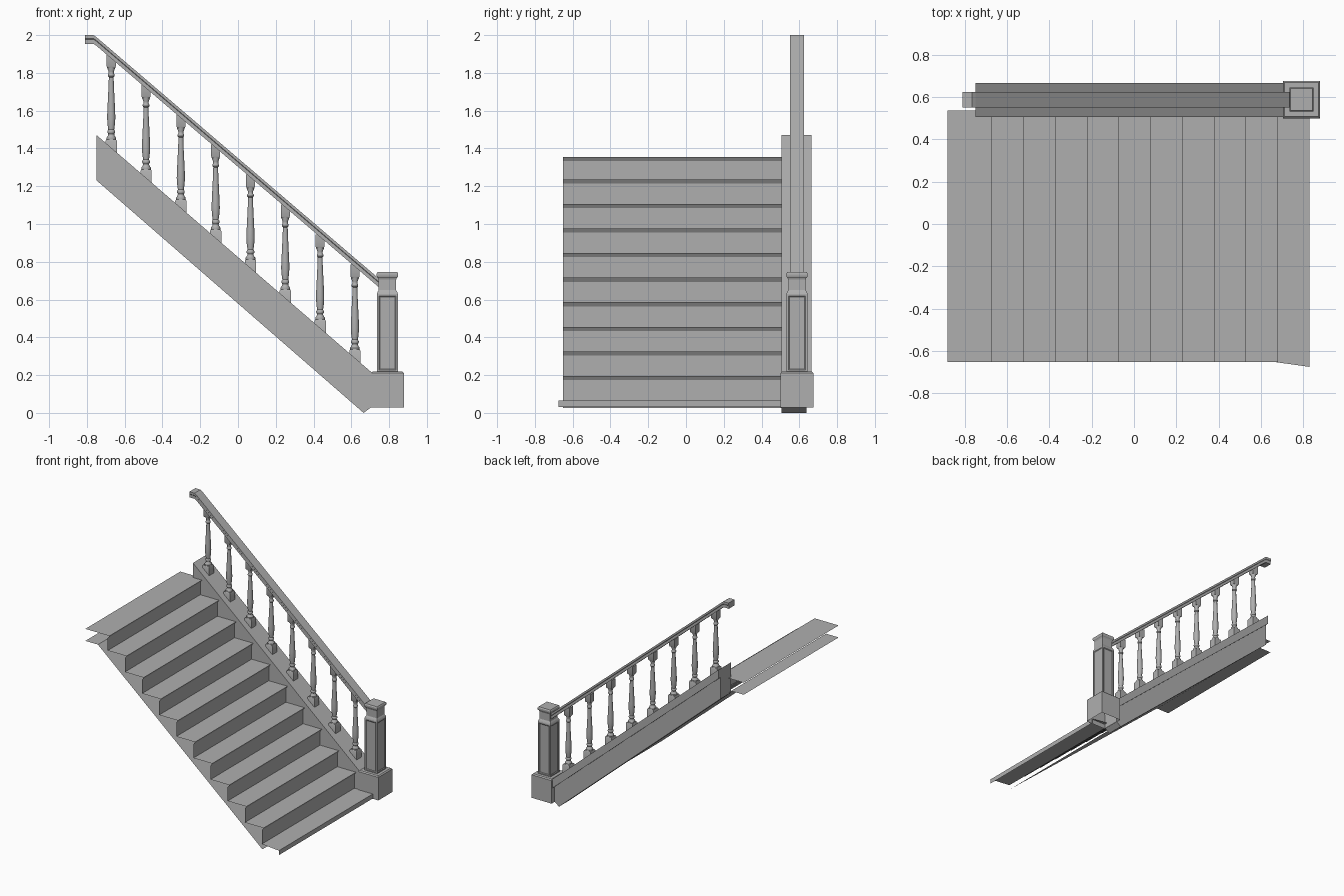
import bpy, bmesh, math

if "Cube" in bpy.data.objects:
    bpy.data.objects.remove(bpy.data.objects["Cube"])

SLOPE = 0.862
RAIL_Y = 0.585

GREY = bpy.data.materials.new("dark_grey")
GREY.diffuse_color = (0.43, 0.43, 0.43, 1)
GREY.use_nodes = True
GREY.node_tree.nodes["Principled BSDF"].inputs["Base Color"].default_value = GREY.diffuse_color


def finish(bm, name, smooth=False, closed=True):
    if closed:
        bmesh.ops.recalc_face_normals(bm, faces=bm.faces[:])
    me = bpy.data.meshes.new(name)
    bm.to_mesh(me)
    bm.free()
    me.materials.append(GREY)
    ob = bpy.data.objects.new(name, me)
    bpy.context.collection.objects.link(ob)
    if smooth:
        bpy.ops.object.select_all(action='DESELECT')
        ob.select_set(True)
        bpy.context.view_layer.objects.active = ob
        bpy.ops.object.shade_smooth_by_angle(angle=math.radians(35))
    return ob


def loft(bm, rings, closed=True, caps=True):
    """Bridge successive rings of points with quads."""
    rows = [[bm.verts.new(p) for p in r] for r in rings]
    n = len(rows[0])
    faces = []
    for a, b in zip(rows, rows[1:]):
        for i in range(n if closed else n - 1):
            j = (i + 1) % n
            faces.append(bm.faces.new((a[i], a[j], b[j], b[i])))
    if caps:
        bm.faces.new(rows[0][::-1])
        bm.faces.new(rows[-1])
    return faces


def stack(bm, cx, cy, levels, sides=4):
    """Square or round stack from (half width or radius, z) levels."""
    k = math.sqrt(2) if sides == 4 else 1
    ang = [(i + 0.5) * 2 * math.pi / sides for i in range(sides)]
    return loft(bm, [[(cx + k * r * math.cos(a), cy + k * r * math.sin(a), z) for a in ang]
                     for r, z in levels])


def prism(name, pts, y0, y1):
    bm = bmesh.new()
    loft(bm, [[(x, y, z) for x, z in pts] for y in (y0, y1)])
    return finish(bm, name)


# Treads and risers: one open folded sheet with chamfered nosings
NOSE, RUN, RISE, TREADS = 0.83, 0.15, 0.13, 11
heights = [0.066 + RISE * k for k in range(TREADS - 1)] + [1.355]
profile = [(NOSE, 0.03)]
for k, z in enumerate(heights):
    x = NOSE - RUN * k
    if k:
        profile += [(x - 0.014, heights[k - 1]), (x - 0.014, z - 0.022)]
    profile.append((x, z))
profile.append((-0.88, 1.355))
bm = bmesh.new()
rings = []
for x, z in profile:
    left = -0.675 if x > 0.8 else -0.652
    right = 0.505 if x > 0.7 else 0.535
    rings.append([(x, left, z), (x, right, z)])
loft(bm, rings, closed=False, caps=False)
finish(bm, "stair_treads", closed=False)

# Sloping underside with a short flat part below the landing
bm = bmesh.new()
loft(bm, [[(x, -0.652, z), (x, 0.535, z)]
          for x, z in [(-0.88, 1.26), (-0.77, 1.26), (0.67, 0.025)]],
     closed=False, caps=False)
finish(bm, "stair_underside", closed=False)

# Side stringer and its wider capping
prism("stringer", [(-0.748, 1.44), (-0.748, 1.23), (0.665, 0.0), (0.705, 0.03), (0.705, 0.185)],
      0.505, 0.638)
prism("stringer_cap", [(-0.748, 1.47), (-0.748, 1.40), (0.71, 0.142), (0.71, 0.212)],
      0.505, 0.665)

# Newel post: plinth open at the bottom, panelled shaft, neck and cap
NX, NY = 0.791, 0.5875
bm = bmesh.new()
stack(bm, NX, NY, [(0.088, 0.028), (0.088, 0.21), (0.08, 0.218)])
bm.normal_update()
bmesh.ops.recalc_face_normals(bm, faces=bm.faces[:])
bottom = [f for f in bm.faces if f.normal.z < -0.9]
bmesh.ops.delete(bm, geom=bottom, context='FACES_ONLY')
finish(bm, "newel_base", closed=False)

bm = bmesh.new()
panels = stack(bm, NX, NY, [(0.056, 0.215), (0.056, 0.63), (0.052, 0.64), (0.046, 0.65),
                            (0.046, 0.705), (0.05, 0.715), (0.055, 0.72), (0.057, 0.727),
                            (0.057, 0.737), (0.052, 0.745)])[:4]
bmesh.ops.recalc_face_normals(bm, faces=bm.faces[:])
bmesh.ops.inset_individual(bm, faces=panels, thickness=0.016)
bmesh.ops.inset_individual(bm, faces=panels, thickness=0.008, depth=-0.004)
finish(bm, "newel_post")

# Balusters: square foot, turned shaft, square head
turning = [(0.026, 0.04), (0.026, 0.055), (0.018, 0.066), (0.016, 0.075), (0.021, 0.082),
           (0.021, 0.09), (0.016, 0.098), (0.020, 0.125), (0.0225, 0.16), (0.021, 0.20),
           (0.018, 0.26), (0.0145, 0.33), (0.013, 0.375), (0.018, 0.381), (0.018, 0.389),
           (0.014, 0.395), (0.014, 0.405), (0.022, 0.425), (0.022, 0.44)]
for i in range(8):
    x = 0.619 - 0.1843 * i
    z = 0.22 + SLOPE * (0.70 - x)
    bm = bmesh.new()
    stack(bm, x, RAIL_Y, [(0.03, z - 0.035), (0.03, z + 0.038), (0.026, z + 0.045)])
    stack(bm, x, RAIL_Y, [(r, z + h) for r, h in turning], sides=14)
    stack(bm, x, RAIL_Y, [(0.02, z + 0.425), (0.024, z + 0.432), (0.024, z + 0.495)])
    finish(bm, f"baluster_{i + 1}", smooth=True)

# Handrail: square-edged section along a path that levels off at the top
section = [(-0.034, -0.046), (0.034, -0.046), (0.034, -0.022), (0.037, -0.018),
           (0.037, 0.0), (-0.037, 0.0), (-0.037, -0.018), (-0.034, -0.022)]
path = [(-0.81, 2.0), (-0.765, 2.0), (-0.748, 1.988), (0.745, 0.712)]
bm = bmesh.new()
loft(bm, [[(x, RAIL_Y + 0.002 + y, z + dz) for y, dz in section] for x, z in path])
finish(bm, "handrail")
